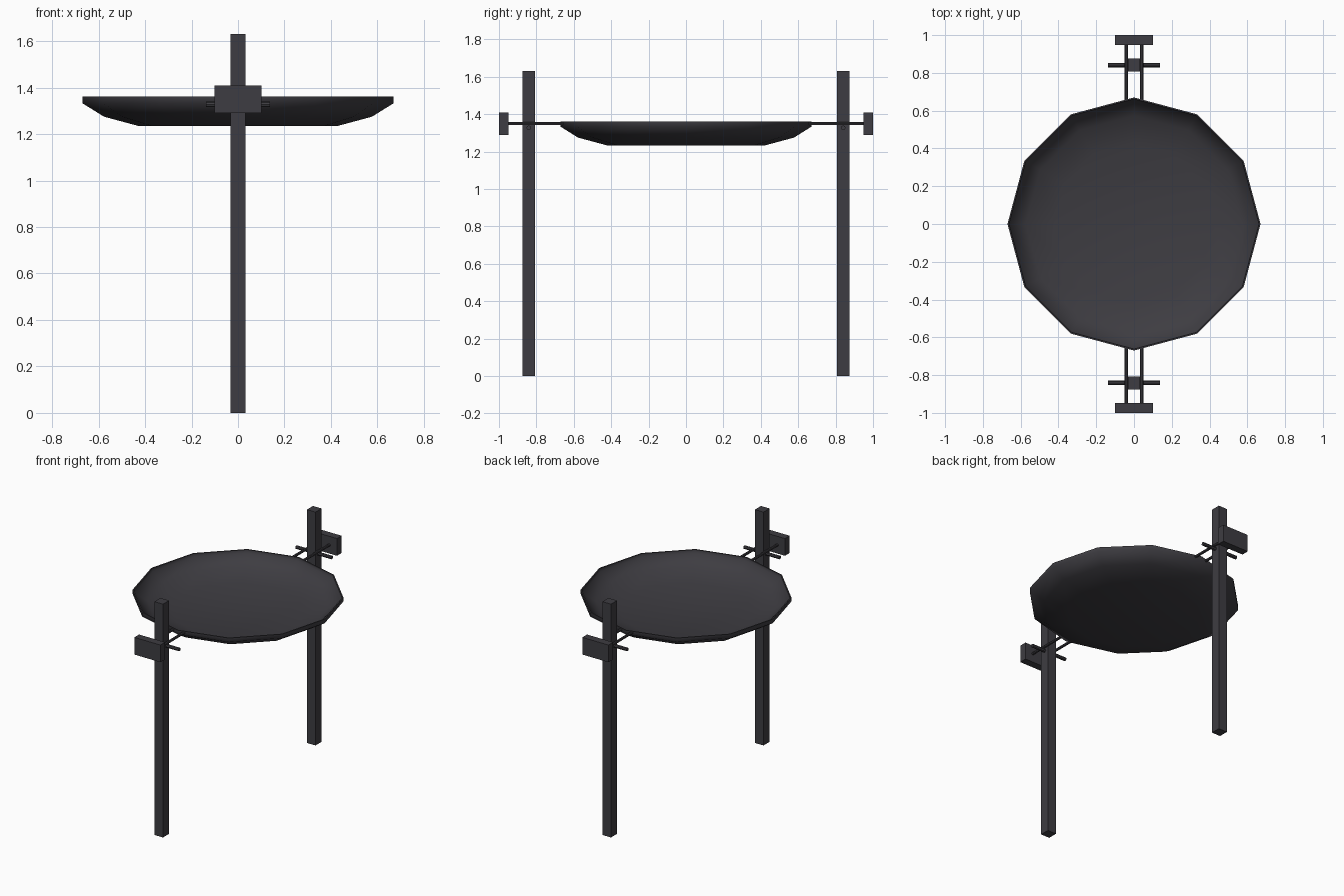
import bpy, bmesh, math
from mathutils import Matrix

if "Cube" in bpy.data.objects:
    bpy.data.objects.remove(bpy.data.objects["Cube"])

iron = bpy.data.materials.new("dark iron")
iron.diffuse_color = (0.048, 0.046, 0.054, 1)
iron.use_nodes = True
iron.node_tree.nodes["Principled BSDF"].inputs["Base Color"].default_value = iron.diffuse_color


def finish(name, bm):
    bmesh.ops.recalc_face_normals(bm, faces=bm.faces[:])
    me = bpy.data.meshes.new(name)
    bm.to_mesh(me)
    bm.free()
    me.materials.append(iron)
    ob = bpy.data.objects.new(name, me)
    bpy.context.collection.objects.link(ob)
    return ob


def box(name, lo, hi):
    bm = bmesh.new()
    bmesh.ops.create_cube(bm, size=1)
    for v in bm.verts:
        v.co = [(a + b) / 2 + c * (b - a) for a, b, c in zip(lo, hi, v.co)]
    return finish(name, bm)


def rod(name, centre, radius, length, axis):
    bm = bmesh.new()
    bmesh.ops.create_cone(bm, cap_ends=True, segments=8, radius1=radius,
                          radius2=radius, depth=length)
    turn = Matrix.Rotation(math.pi / 2, 4, 'Y' if axis == 'X' else 'X')
    bmesh.ops.transform(bm, matrix=Matrix.Translation(centre) @ turn, verts=bm.verts)
    return finish(name, bm)


# shallow twelve-sided pan: outer profile up to the rim, then back down inside
profile = [(0.425, 1.234), (0.577, 1.275), (0.67, 1.333), (0.67, 1.361),
           (0.662, 1.361), (0.66, 1.338), (0.573, 1.284), (0.423, 1.242)]
bm = bmesh.new()
N = 12
rings = [[bm.verts.new((r * math.cos(2 * math.pi * i / N),
                        r * math.sin(2 * math.pi * i / N), z)) for i in range(N)]
         for r, z in profile]
for a, b in zip(rings, rings[1:]):
    for i in range(N):
        j = (i + 1) % N
        bm.faces.new((a[i], a[j], b[j], b[i]))
bm.faces.new(rings[0][::-1])
bm.faces.new(rings[-1])
pan = finish("pan", bm)
bpy.context.view_layer.objects.active = pan
pan.select_set(True)
bpy.ops.object.shade_smooth_by_angle(angle=math.radians(60))

# stand and handle at each end
for side, s in (("front", -1), ("back", 1)):
    def ends(a, b):
        return sorted((s * a, s * b))
    y0, y1 = ends(0.808, 0.875)
    box(side + "_post", (-0.033, y0, 0), (0.033, y1, 1.63))
    rod(side + "_support_peg", (0, s * 0.841, 1.328), 0.012, 0.274, 'X')
    y0, y1 = ends(0.948, 1.0)
    box(side + "_handle_grip", (-0.101, y0, 1.29), (0.101, y1, 1.41))
    for label, x in (("left", -0.042), ("right", 0.042)):
        rod(f"{side}_{label}_handle_rod", (x, s * 0.805, 1.35), 0.009, 0.30, 'Y')
